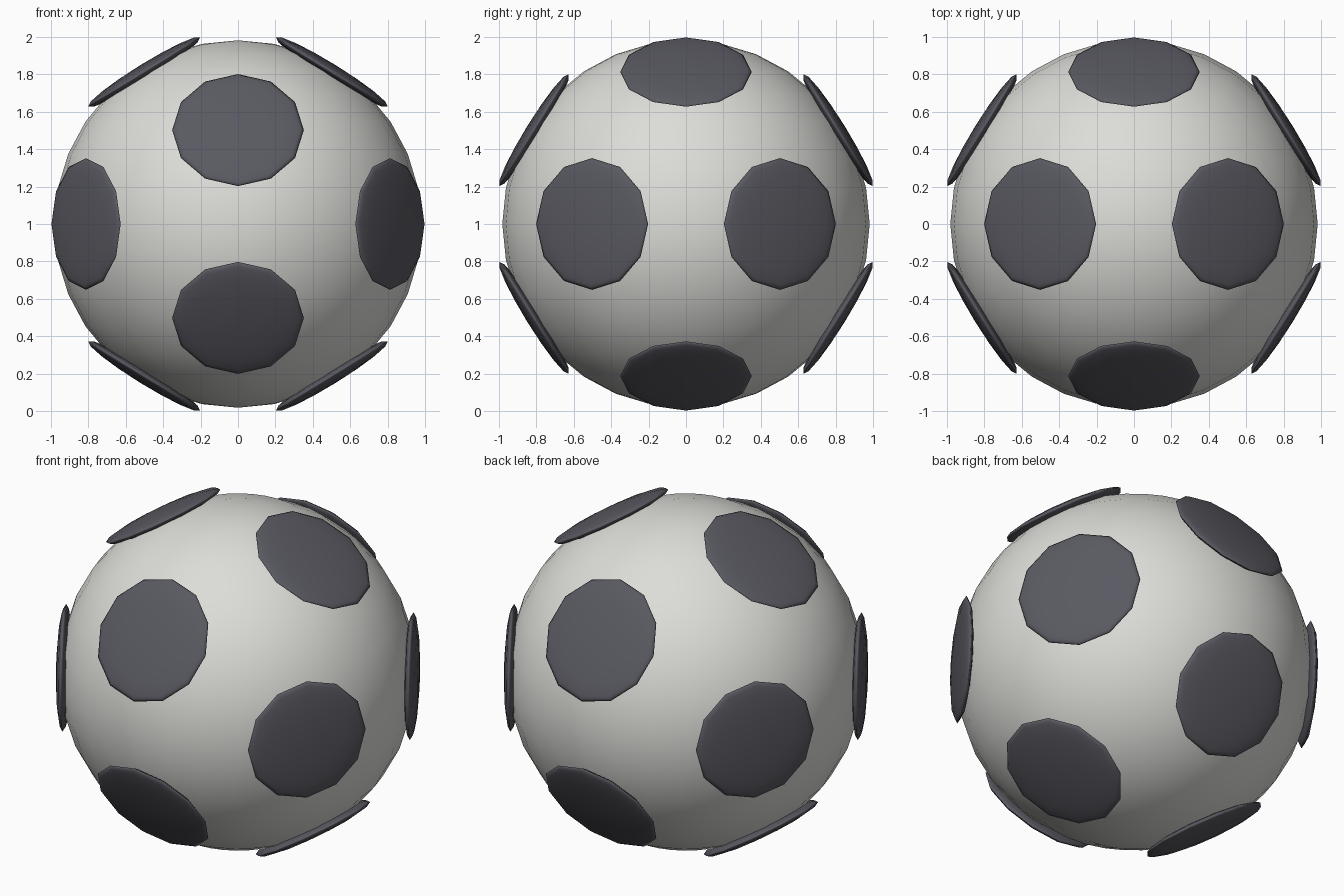
import bpy
from mathutils import Matrix, Vector

cube = bpy.data.objects.get("Cube")
if cube:
    bpy.data.objects.remove(cube, do_unlink=True)


def material(name, colour):
    mat = bpy.data.materials.new(name)
    mat.use_nodes = True
    mat.diffuse_color = colour
    mat.node_tree.nodes["Principled BSDF"].inputs["Base Color"].default_value = colour
    return mat


def smooth_sphere(name, segments, rings, radius, mat):
    bpy.ops.mesh.primitive_uv_sphere_add(segments=segments, ring_count=rings, radius=radius)
    obj = bpy.context.object
    obj.name = name
    obj.data.materials.append(mat)
    bpy.ops.object.shade_smooth()
    return obj


off_white = material("off white", (0.72, 0.72, 0.69, 1))
charcoal = material("charcoal", (0.1, 0.1, 0.12, 1))
CENTRE = Vector((0, 0, 1))
GOLDEN = (1 + 5 ** 0.5) / 2

# Ball body
ball = smooth_sphere("ball", 32, 16, 0.982, off_white)
ball.location = CENTRE

# Twelve flattened lens patches, facing out along the corners of an icosahedron
PATCH_RADIUS, PATCH_HALF_DEPTH, PATCH_DISTANCE = 0.352, 0.042, 0.955
number = 0
for axis in range(3):
    for long_sign in (-1, 1):
        for short_sign in (-1, 1):
            normal, side = Vector(), Vector()
            side[axis] = 1
            normal[(axis + 1) % 3] = long_sign * GOLDEN
            normal[(axis + 2) % 3] = short_sign
            normal.normalize()
            number += 1
            patch = smooth_sphere(f"patch_{number}", 12, 8, 1, charcoal)
            turn = Matrix((side, normal.cross(side), normal)).transposed().to_4x4()
            size = Matrix.Diagonal((PATCH_RADIUS, PATCH_RADIUS, PATCH_HALF_DEPTH, 1))
            patch.matrix_world = (
                Matrix.Translation(CENTRE + normal * PATCH_DISTANCE) @ turn @ size)
